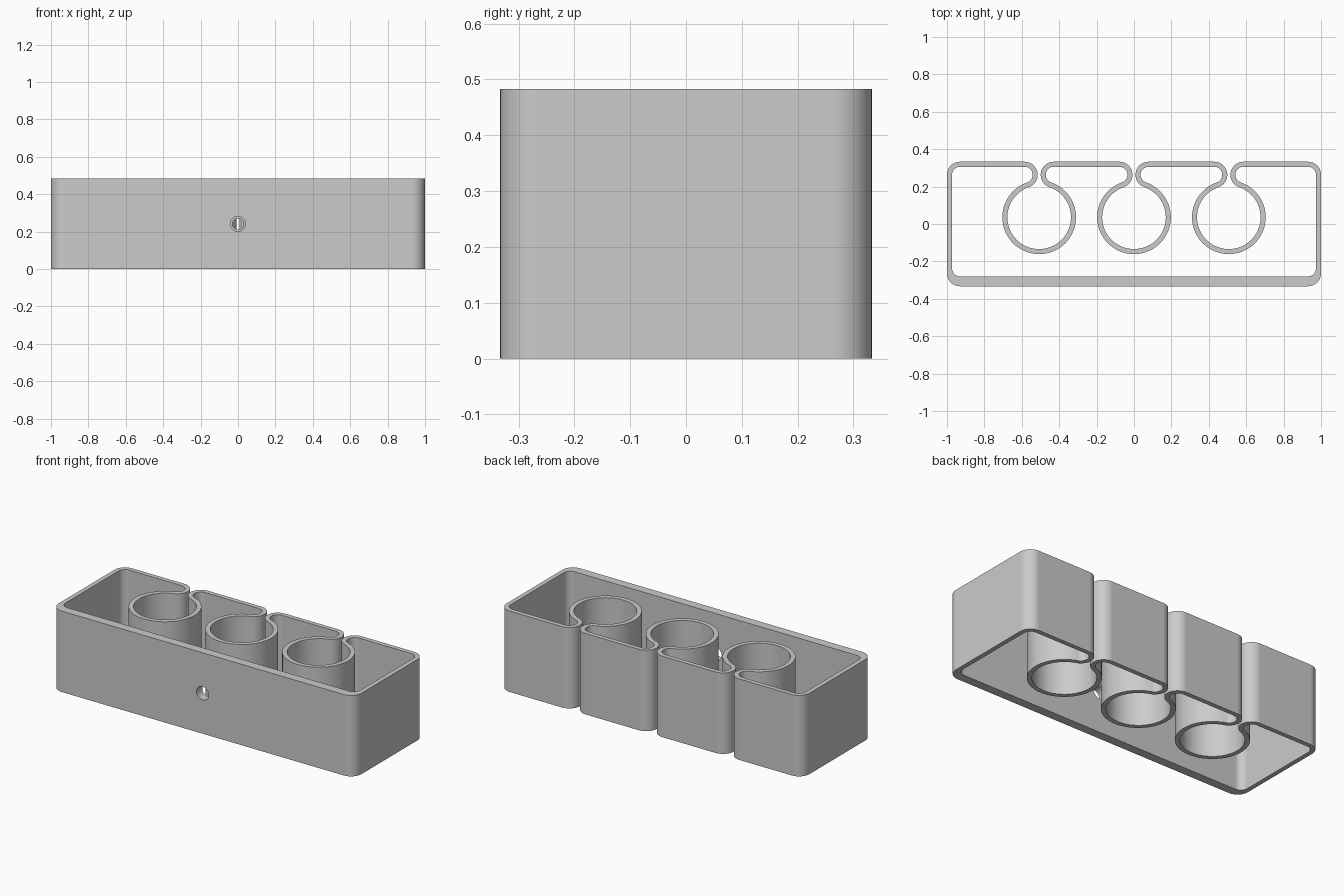
import bpy, bmesh, math

HEIGHT = 0.483
HALF_X, HALF_Y = 1.0, 0.333
WALL, FRONT_WALL = 0.027, 0.053
ROUND = 0.07                      # radius of corners and neck lobes
RING_X = (0.507, 0.0, -0.507)     # socket centres, walked right to left
RING_Y, RING_R = 0.036, 0.17
LOBE_DX = 0.078                   # lobe centre offset from the socket axis

cube = bpy.data.objects.get("Cube")
if cube:
    bpy.data.objects.remove(cube, do_unlink=True)

grey = bpy.data.materials.new("light grey plastic")
grey.use_nodes = True
colour = (0.6, 0.6, 0.6, 1)
grey.diffuse_color = colour
grey.node_tree.nodes["Principled BSDF"].inputs["Base Color"].default_value = colour


def arc(cx, cy, r, start, end, steps):
    angles = [math.radians(start + (end - start) * i / steps) for i in range(steps + 1)]
    return [(cx + r * math.cos(a), cy + r * math.sin(a)) for a in angles]


def outline(wall, front):
    """Closed outline of the band, offset inward by the wall thickness."""
    r = ROUND - wall
    x, y = HALF_X - ROUND, HALF_Y - ROUND
    fy = -HALF_Y + front + r
    tilt = math.degrees(math.atan2(y - RING_Y, LOBE_DX))
    pts = arc(-x, fy, r, 180, 270, 12) + arc(x, fy, r, 270, 360, 12)
    pts += arc(x, y, r, 0, 90, 12)
    for cx in RING_X:
        pts += arc(cx + LOBE_DX, y, r, 90, 180 + tilt, 20)
        pts += arc(cx, RING_Y, RING_R + wall, tilt, -180 - tilt, 64)[1:-1]
        pts += arc(cx - LOBE_DX, y, r, -tilt, 90, 20)
    return pts + arc(-x, y, r, 90, 180, 12)


# Holder body: one continuous band swept up to full height
bm = bmesh.new()
outer, inner = outline(0, 0), outline(WALL, FRONT_WALL)
loops = [[bm.verts.new((px, py, z)) for px, py in pts]
         for pts, z in ((outer, 0), (outer, HEIGHT), (inner, HEIGHT), (inner, 0))]
n = len(outer)
for k in range(4):
    a, b = loops[k], loops[(k + 1) % 4]
    for i in range(n):
        j = (i + 1) % n
        bm.faces.new((a[i], a[j], b[j], b[i]))
bmesh.ops.recalc_face_normals(bm, faces=bm.faces)
mesh = bpy.data.meshes.new("holder_body")
bm.to_mesh(mesh)
bm.free()
mesh.materials.append(grey)
body = bpy.data.objects.new("holder_body", mesh)
bpy.context.collection.objects.link(body)


# Screw hole through the front wall, and a narrower one through the middle socket
def drill(name, radius, y, depth):
    bpy.ops.mesh.primitive_cylinder_add(vertices=32, radius=radius, depth=depth,
                                        location=(0, y, HEIGHT / 2),
                                        rotation=(math.pi / 2, 0, 0))
    cutter = bpy.context.object
    cutter.name = name
    cutter.hide_render = True
    cutter.data.materials.append(grey)
    mod = body.modifiers.new(name, "BOOLEAN")
    mod.operation, mod.solver, mod.object = "DIFFERENCE", "EXACT", cutter
    bpy.ops.object.select_all(action="DESELECT")
    bpy.context.view_layer.objects.active = body
    body.select_set(True)
    bpy.ops.object.modifier_apply(modifier=name)
    bpy.data.objects.remove(cutter, do_unlink=True)


drill("wall_hole", 0.04, -0.31, 0.12)
drill("socket_hole", 0.03, -0.15, 0.09)

# Smooth curved walls with crisp rims
bpy.ops.object.shade_smooth_by_angle(angle=math.radians(30))
weighted = body.modifiers.new("flat_walls", "WEIGHTED_NORMAL")
weighted.keep_sharp = True
